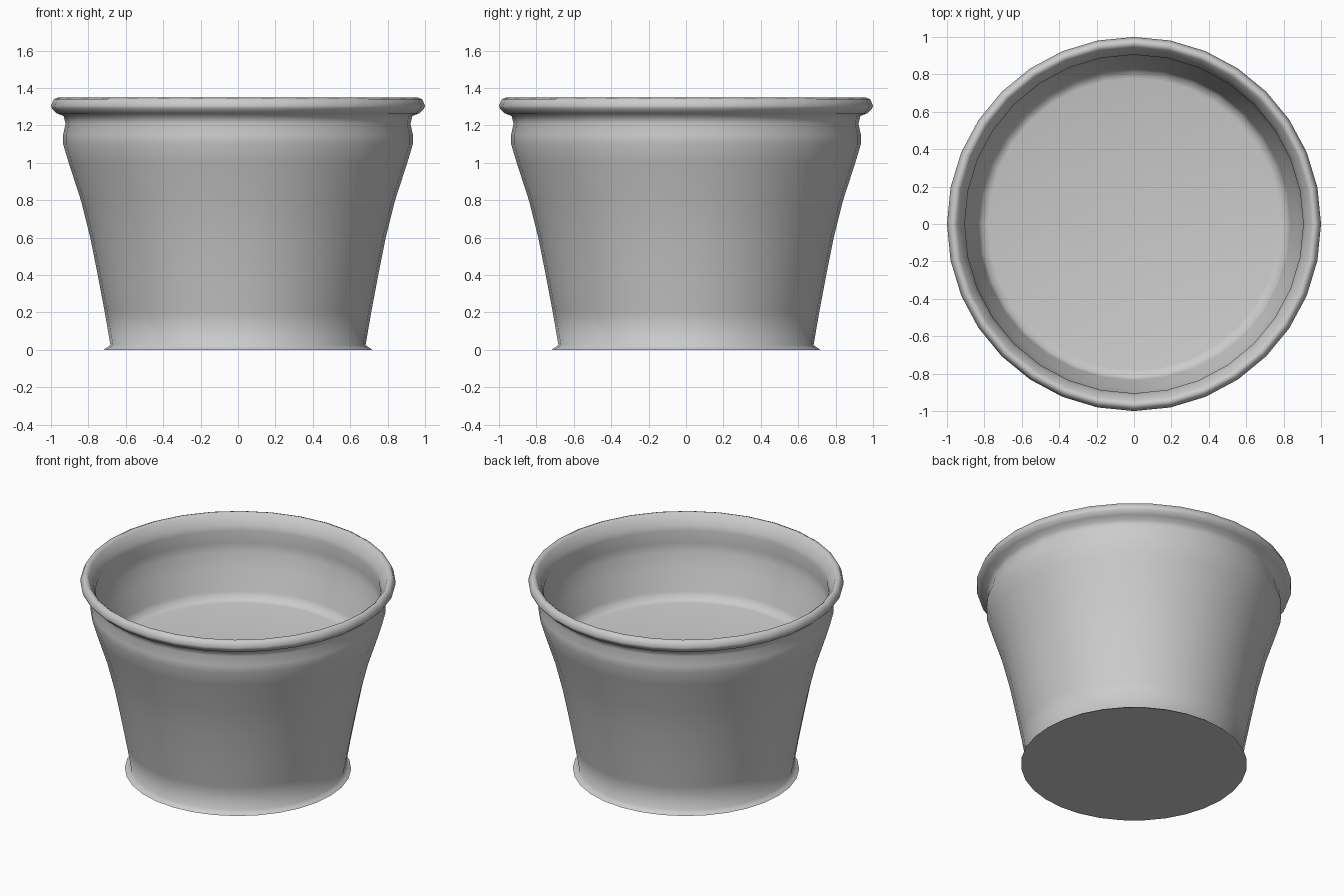
import bpy
import bmesh
from math import pi, radians
from mathutils import Vector

cube = bpy.data.objects.get("Cube")
if cube:
    bpy.data.objects.remove(cube, do_unlink=True)

SIDES = 32

clay = bpy.data.materials.new("light grey")
clay.use_nodes = True
clay.diffuse_color = (0.6, 0.6, 0.6, 1)
clay.node_tree.nodes["Principled BSDF"].inputs["Base Color"].default_value = (0.6, 0.6, 0.6, 1)


def lathe(name, profile, sharp_angle):
    """Spin an (r, z) profile about the z axis into a smooth shaded object."""
    bm = bmesh.new()
    verts = [bm.verts.new((r, 0, z)) for r, z in profile]
    edges = [bm.edges.new(pair) for pair in zip(verts, verts[1:])]
    bmesh.ops.spin(bm, geom=verts + edges, cent=Vector(), axis=Vector((0, 0, 1)),
                   angle=2 * pi, steps=SIDES, use_duplicate=False)
    bmesh.ops.remove_doubles(bm, verts=bm.verts, dist=0.0005)
    bmesh.ops.recalc_face_normals(bm, faces=bm.faces)
    mesh = bpy.data.meshes.new(name)
    bm.to_mesh(mesh)
    bm.free()
    mesh.materials.append(clay)
    obj = bpy.data.objects.new(name, mesh)
    bpy.context.collection.objects.link(obj)
    bpy.ops.object.select_all(action="DESELECT")
    obj.select_set(True)
    bpy.context.view_layer.objects.active = obj
    bpy.ops.object.shade_smooth_by_angle(angle=radians(sharp_angle))
    return obj


# Underside, foot flange and flared outer wall
foot_and_wall = [(0, 0), (0.717, 0), (0.705, 0.01), (0.682, 0.025), (0.712, 0.2),
                 (0.75, 0.4), (0.79, 0.6), (0.84, 0.8), (0.905, 1.0), (0.935, 1.1)]
# Collar, rolled rim and inner neck
rim = [(0.935, 1.15), (0.922, 1.21), (0.932, 1.25), (0.97, 1.265), (0.995, 1.29),
       (1.0, 1.305), (0.985, 1.34), (0.965, 1.348), (0.947, 1.335), (0.915, 1.275),
       (0.905, 1.24)]
# Inner wall running into the raised floor
inside = [(0.917, 1.15), (0.912, 1.09), (0.88, 0.99), (0.836, 0.85), (0.82, 0.805),
          (0.78, 0.795), (0, 0.795)]

lathe("flower_pot", foot_and_wall + rim + inside, 100)
